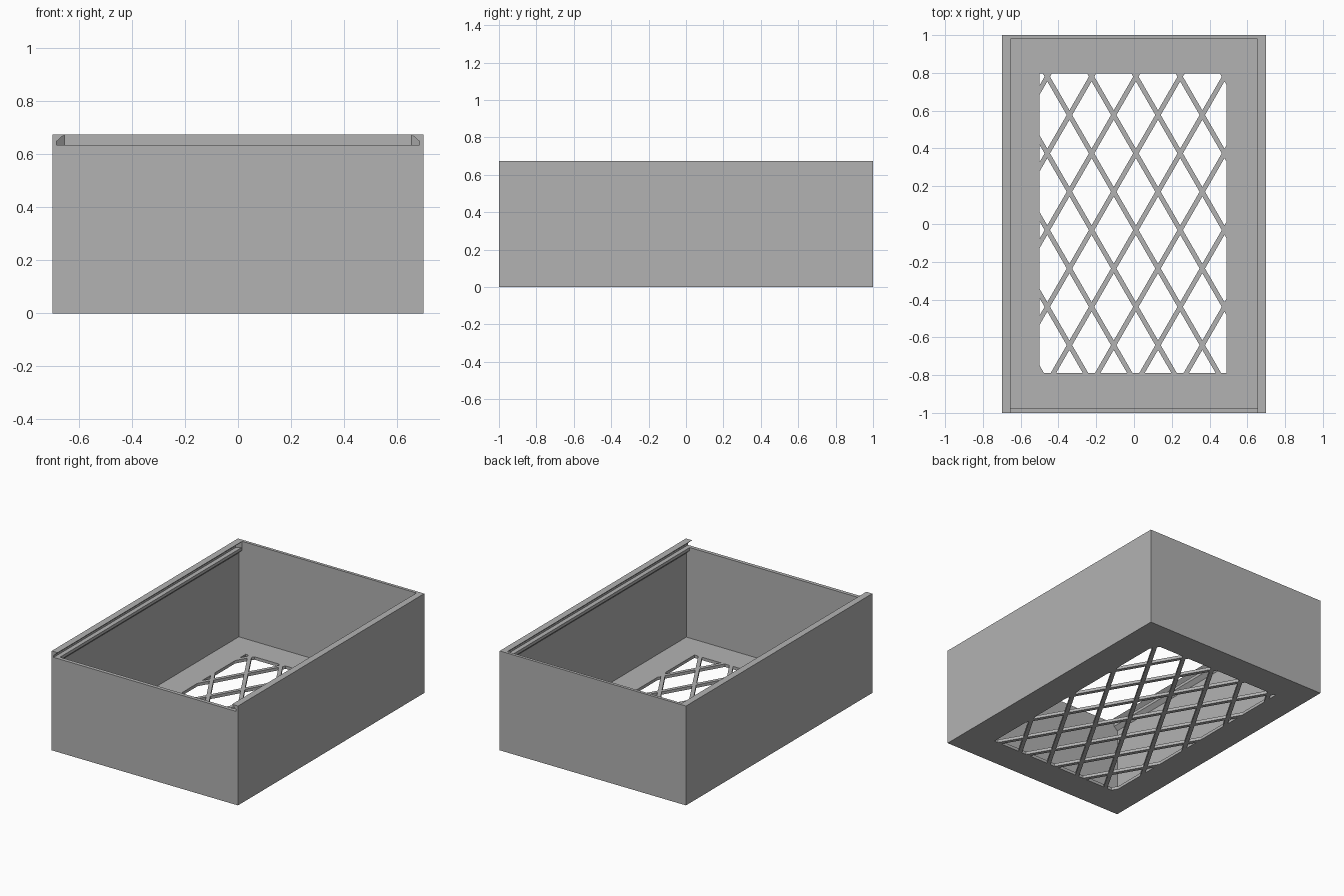
import bpy, bmesh, math
from mathutils import Vector

cube = bpy.data.objects.get("Cube")
if cube:
    bpy.data.objects.remove(cube, do_unlink=True)

W, L, H = 0.70, 1.0, 0.675      # half width, half length, height
T = 0.02                        # wall and floor thickness
LIP, GROOVE, SILL = 0.655, 0.685, 0.635

grey = bpy.data.materials.new("grey plastic")
grey.use_nodes = True
grey.diffuse_color = (0.448, 0.448, 0.448, 1)
grey.node_tree.nodes["Principled BSDF"].inputs["Base Color"].default_value = grey.diffuse_color


def finish(bm, name):
    bmesh.ops.recalc_face_normals(bm, faces=bm.faces)
    mesh = bpy.data.meshes.new(name)
    bm.to_mesh(mesh)
    bm.free()
    mesh.materials.append(grey)
    obj = bpy.data.objects.new(name, mesh)
    bpy.context.scene.collection.objects.link(obj)
    return obj


def prism(name, points, offset):
    """Extrude a closed outline along an offset vector."""
    bm = bmesh.new()
    face = bm.faces.new([bm.verts.new(p) for p in points])
    out = bmesh.ops.extrude_face_region(bm, geom=[face], use_keep_orig=True)
    verts = [v for v in out["geom"] if isinstance(v, bmesh.types.BMVert)]
    bmesh.ops.translate(bm, verts=verts, vec=offset)
    return finish(bm, name)


def wall(name, half, y0, y1, top):
    outline = [(-half, y0, T), (half, y0, T), (half, y0, top), (-half, y0, top)]
    return prism(name, outline, (0, y1 - y0, 0))


# Floor: slice a sheet along the window and lattice lines, then open the cells
X0, X1, Y0, Y1 = -0.50, 0.49, -0.79, 0.797
PITCH, BAR, CROSS = 0.2345, 0.0125, Vector((0.01, 0.78, 0))
angle = math.radians(60)
normals = [Vector((math.sin(angle), s * math.cos(angle), 0)) for s in (-1, 1)]
spacing = PITCH * math.sin(angle)

bm = bmesh.new()
bm.faces.new([bm.verts.new(p) for p in ((-W, -L, 0), (W, -L, 0), (W, L, 0), (-W, L, 0))])


def cut(point, normal, faces):
    geom = set(faces)
    for f in faces:
        geom.update(f.edges)
        geom.update(f.verts)
    bmesh.ops.bisect_plane(bm, geom=list(geom), plane_co=point, plane_no=normal, dist=1e-6)


def in_window(f):
    c = f.calc_center_median()
    return X0 < c.x < X1 and Y0 < c.y < Y1


for x in (X0, X1):
    cut((x, 0, 0), (1, 0, 0), bm.faces[:])
for y in (Y0, Y1):
    cut((0, y, 0), (0, 1, 0), bm.faces[:])
for n in normals:
    for k in range(-9, 10):
        for side in (-BAR, BAR):
            cut(CROSS + n * (k * spacing + side), n, [f for f in bm.faces if in_window(f)])


def is_open(f):
    if not in_window(f):
        return False
    rel = f.calc_center_median() - CROSS
    for n in normals:
        d = rel.dot(n) / spacing
        if abs(d - round(d)) * spacing < BAR:
            return False
    return True


bmesh.ops.delete(bm, geom=[f for f in bm.faces if is_open(f)], context="FACES")
out = bmesh.ops.extrude_face_region(bm, geom=bm.faces[:], use_keep_orig=True)
bmesh.ops.translate(bm, vec=(0, 0, T),
                    verts=[v for v in out["geom"] if isinstance(v, bmesh.types.BMVert)])
finish(bm, "lattice_floor")

# Side walls with an undercut groove for a sliding lid and a ledge below it
profile = [(W, T), (W, H), (LIP, H), (GROOVE, 0.648), (GROOVE, SILL),
           (LIP, SILL), (LIP, 0.615), (W - T, 0.59), (W - T, T)]
for s, side in ((1, "left"), (-1, "right")):
    prism(side + "_wall", [(s * x, -L, z) for x, z in profile], (0, 2 * L - T, 0))
    # Slanted stop at the back end of the groove
    stop = [(s * GROOVE, 0.95, SILL), (s * GROOVE, L - T, SILL), (s * LIP, L - T, SILL)]
    prism(side + "_groove_stop", stop, (0, 0, H - SILL - 0.001))

# End walls: full height at the back, lowered at the front for the lid
wall("back_wall", W, L - T, L, H)
wall("front_wall", W - T, -L, -L + 0.025, SILL)
